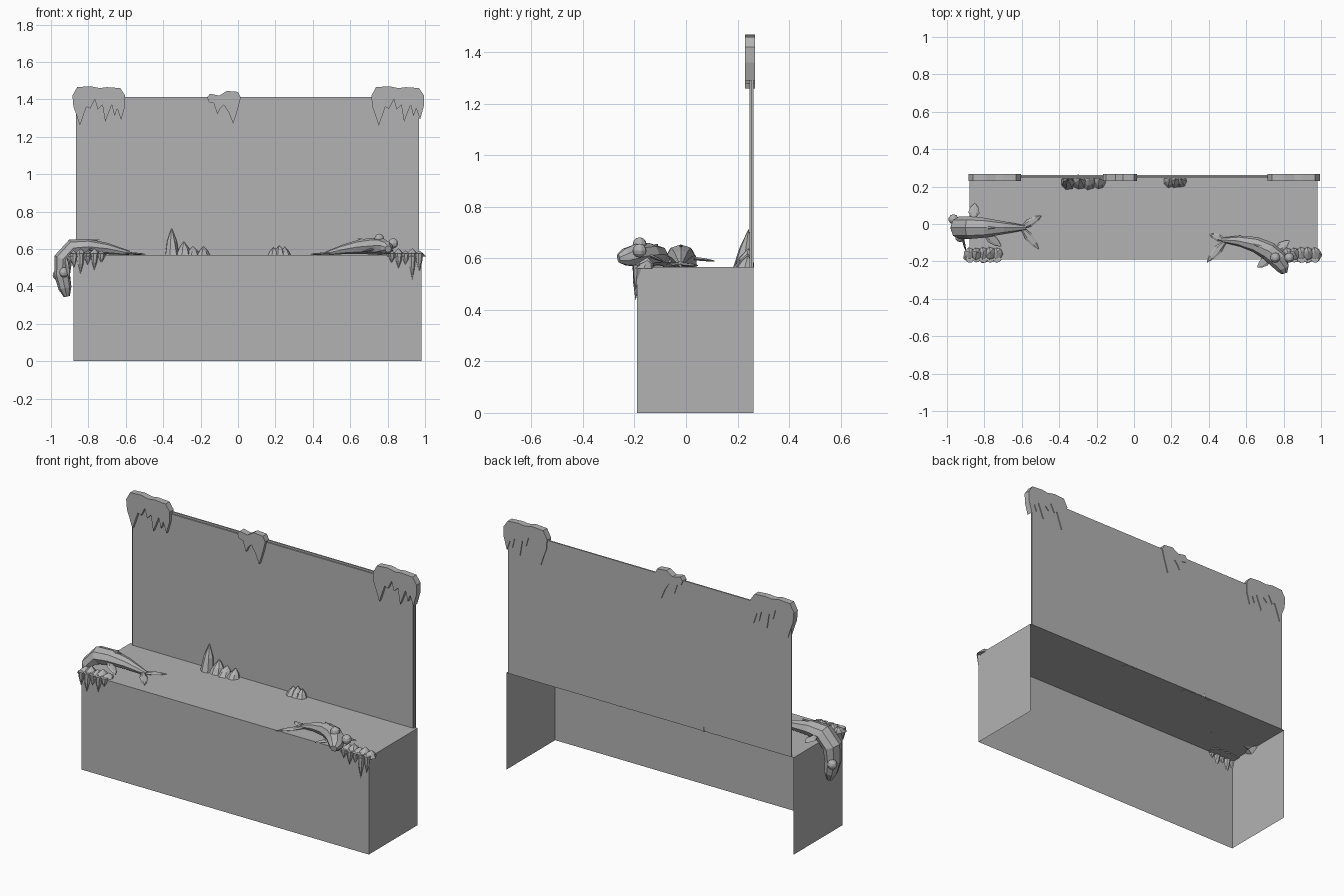
import bpy, bmesh, math, random
from mathutils import Vector

random.seed(4)
cube = bpy.data.objects.get("Cube")
if cube:
    bpy.data.objects.remove(cube, do_unlink=True)

grey = bpy.data.materials.new("plain grey")
grey.use_nodes = True
grey.diffuse_color = (0.45, 0.45, 0.45, 1)
grey.node_tree.nodes["Principled BSDF"].inputs["Base Color"].default_value = grey.diffuse_color


def finish(name, bm, normals=True):
    if normals:
        bmesh.ops.recalc_face_normals(bm, faces=bm.faces)
    mesh = bpy.data.meshes.new(name)
    bm.to_mesh(mesh)
    bm.free()
    mesh.materials.append(grey)
    obj = bpy.data.objects.new(name, mesh)
    bpy.context.collection.objects.link(obj)
    return obj


def box(name, lo, hi, open_sides=()):
    """Box between two corners; faces pointing along open_sides are left out."""
    lo, hi = Vector(lo), Vector(hi)
    bm = bmesh.new()
    bmesh.ops.create_cube(bm, size=1)
    for v in bm.verts:
        v.co = [(lo[i] + hi[i]) / 2 + v.co[i] * (hi[i] - lo[i]) for i in range(3)]
    bm.normal_update()
    gone = [f for f in bm.faces if any(f.normal.dot(Vector(d)) > 0.9 for d in open_sides)]
    bmesh.ops.delete(bm, geom=gone, context="FACES")
    return finish(name, bm, False)


def slab(name, outline, y0, y1, dx=0):
    """Flat silhouette in x and z, given thickness in y."""
    bm = bmesh.new()
    face = bm.faces.new([bm.verts.new((x + dx, y0, z)) for x, z in outline])
    ext = bmesh.ops.extrude_face_region(bm, geom=[face], use_keep_orig=True)
    for v in ext["geom"]:
        if isinstance(v, bmesh.types.BMVert):
            v.co.y = y1
    return finish(name, bm)


def loft(bm, stations, side=(0, 1, 0), sides=8):
    """Tube of elliptical rings; a station is (point, half width, half height)."""
    pts = [Vector(s[0]) for s in stations]
    rings = []
    for i, (_, w, h) in enumerate(stations):
        t = (pts[min(i + 1, len(pts) - 1)] - pts[max(i - 1, 0)]).normalized()
        s = Vector(side)
        s = (s - t * s.dot(t)).normalized()
        n = t.cross(s)
        rings.append([bm.verts.new(pts[i] + s * w * math.cos(a) + n * h * math.sin(a))
                      for a in (2 * math.pi * k / sides for k in range(sides))])
    for a, b in zip(rings, rings[1:]):
        for k in range(sides):
            j = (k + 1) % sides
            bm.faces.new((a[k], a[j], b[j], b[k]))
    bm.faces.new(rings[0])
    bm.faces.new(rings[-1])


def fin(bm, base, tip, width, side=(0, 1, 0)):
    """Flat leaf from base to tip."""
    a, b = Vector(base), Vector(tip)
    loft(bm, [(a, width * 0.4, 0.008), (a.lerp(b, 0.4), width, 0.007),
              (a.lerp(b, 0.75), width * 0.7, 0.005), (b, 0.002, 0.002)], side, 6)


def fish(name, body, fins, eyes):
    bm = bmesh.new()
    loft(bm, body)
    for f in fins:
        fin(bm, *f)
    for e in eyes:
        ball = bmesh.ops.create_uvsphere(bm, u_segments=10, v_segments=6, radius=0.027)
        bmesh.ops.translate(bm, verts=ball["verts"], vec=e)
    return finish(name, bm)


def spike(bm, base, tip, rx, ry, sides=7):
    """Uneven low-poly cone, pointing up or down."""
    base, tip = Vector(base), Vector(tip)
    levels = []
    for t, r in ((0, 1), (0.5, 0.68)):
        c = base.lerp(tip, t)
        ring = []
        for k in range(sides):
            a = 2 * math.pi * k / sides
            q = r * random.uniform(0.85, 1.05)
            ring.append(bm.verts.new(c + Vector((rx * q * math.cos(a), ry * q * math.sin(a), 0))))
        levels.append(ring)
    top = bm.verts.new(tip)
    for k in range(sides):
        j = (k + 1) % sides
        bm.faces.new((levels[0][k], levels[0][j], levels[1][j], levels[1][k]))
        bm.faces.new((levels[1][k], levels[1][j], top))
    bm.faces.new(levels[0])


# Counter: thin shell, open at the back and underneath
box("counter", (-0.88, -0.19, 0), (0.98, 0.262, 0.567), [(0, 1, 0), (0, 0, -1)])

# Back board with a slightly smaller front layer
box("back_board", (-0.865, 0.254, 0.567), (0.968, 0.262, 1.413))
box("board_facing", (-0.857, 0.247, 0.567), (0.96, 0.254, 1.402))

# Ice hanging from the top edge of the board
corner = [(-.885, 1.42), (-.86, 1.465), (-.79, 1.47), (-.74, 1.46), (-.7, 1.465), (-.63, 1.46),
          (-.603, 1.42), (-.605, 1.36), (-.625, 1.29), (-.645, 1.35), (-.66, 1.31), (-.675, 1.37),
          (-.71, 1.28), (-.725, 1.37), (-.75, 1.345), (-.765, 1.4), (-.79, 1.35), (-.81, 1.36),
          (-.845, 1.26), (-.865, 1.32), (-.88, 1.36)]
middle = [(-.165, 1.41), (-.15, 1.43), (-.1, 1.42), (-.06, 1.445), (0, 1.44), (.015, 1.41),
          (0, 1.35), (-.025, 1.27), (-.05, 1.33), (-.075, 1.37), (-.095, 1.35), (-.11, 1.32),
          (-.13, 1.38), (-.155, 1.385)]
slab("ice_right_corner", corner, 0.23, 0.267)
slab("ice_left_corner", corner, 0.23, 0.267, 1.598)
slab("ice_middle", middle, 0.23, 0.267)

# Ice shards standing against the board
bm = bmesh.new()
for x, z, r in ((-.355, .715, .042), (-.29, .64, .045), (-.24, .615, .04), (-.185, .615, .037)):
    spike(bm, (x, .222, .565), (x, .243, z), r, .043)
finish("ice_shards_large", bm)
bm = bmesh.new()
for x, z in ((.19, .61), (.22, .62), (.25, .612)):
    spike(bm, (x, .228, .565), (x, .24, z), .036, .037)
finish("ice_shards_small", bm)

# Ice on the front corners of the counter, dripping over the edge
for name, x0, drips in (("ice_front_right", -.805, (.07, .1, .05, .08, .04)),
                        ("ice_front_left", .895, (.04, .07, .05, .13, .09))):
    bm = bmesh.new()
    for i, d in enumerate(drips):
        x = x0 + (i - 2) * .037
        spike(bm, (x, -.165, .56), (x, -.15, .592 + .012 * (i % 2)), .036, .045)
        spike(bm, (x, -.188, .575), (x, -.196, .565 - d), .022, .02)
    finish(name, bm)

# Fish draped over the right end of the counter
y = -.02
fish("fish_right",
     [((-.58, y, .578), .012, .012), ((-.7, y, .602), .035, .03), ((-.8, y, .612), .053, .042),
      ((-.88, y, .605), .06, .05), ((-.935, y, .545), .06, .05), ((-.94, y, .46), .052, .042),
      ((-.925, y, .39), .042, .035), ((-.915, y, .345), .018, .016)],
     [((-.6, y, .578), (-.495, .045, .572), .022), ((-.6, y, .578), (-.51, -.135, .572), .022),
      ((-.86, .03, .6), (-.85, .11, .59), .03, (1, 0, 0)),
      ((-.92, -.06, .55), (-.9, -.14, .44), .03, (0, 0, 1)),
      ((-.8, -.05, .6), (-.71, -.12, .575), .025),
      ((-.84, y, .64), (-.74, y, .65), .008)],
     [(-.965, .025, .46), (-.93, -.07, .475)])

# Fish lying on the left part of the counter
fish("fish_left",
     [((.47, -.085, .576), .012, .01), ((.56, -.09, .597), .028, .025),
      ((.65, -.11, .612), .042, .038), ((.72, -.145, .615), .05, .045),
      ((.77, -.19, .613), .05, .045), ((.795, -.235, .605), .038, .035),
      ((.803, -.262, .6), .018, .018)],
     [((.48, -.085, .576), (.405, -.055, .572), .02), ((.49, -.09, .576), (.39, -.205, .572), .022),
      ((.73, -.18, .6), (.66, -.23, .585), .025),
      ((.76, -.14, .61), (.83, -.09, .59), .025, (1, 0, 0)),
      ((.71, -.13, .64), (.64, -.11, .655), .01)],
     [(.755, -.18, .655), (.83, -.18, .63)])
